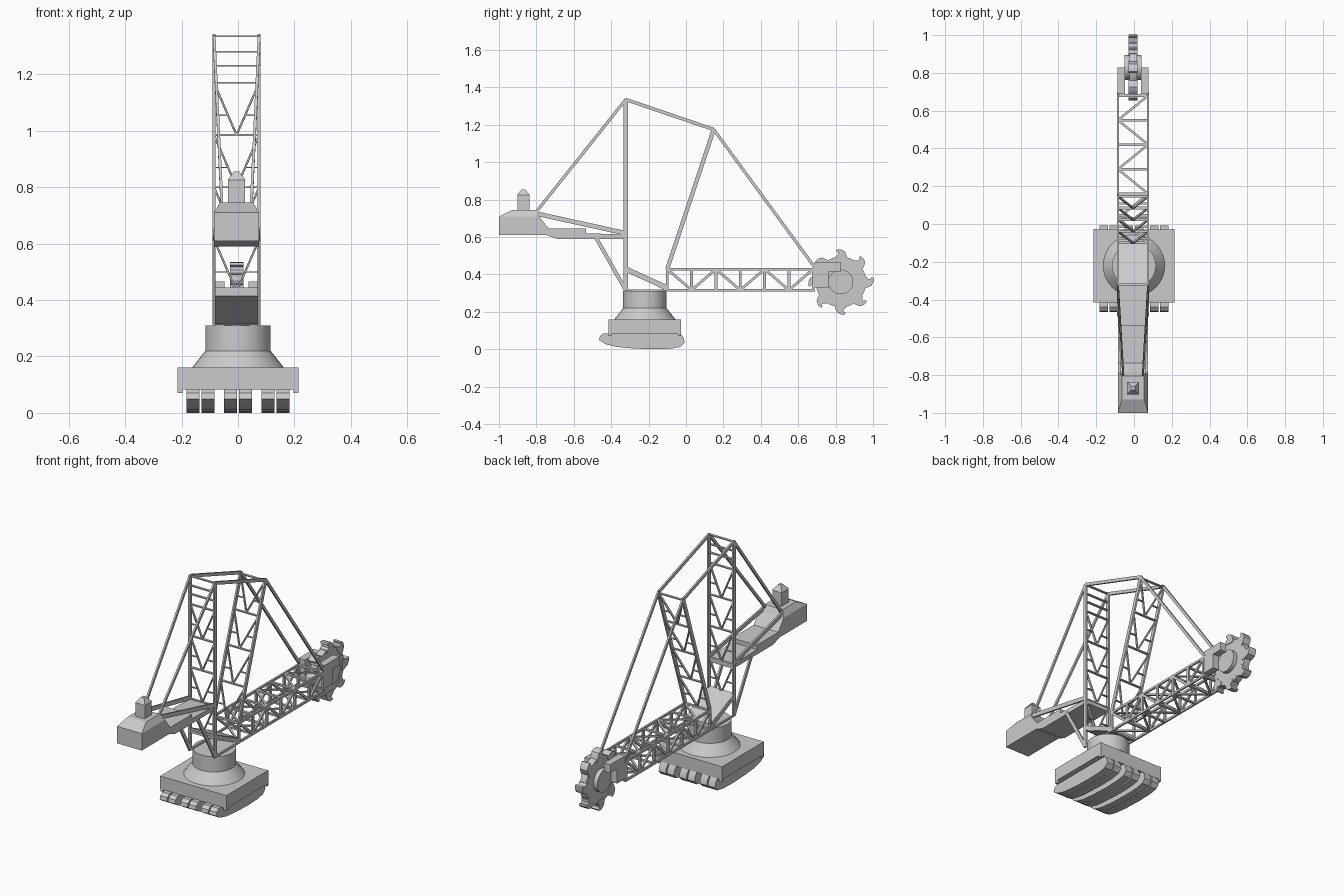
import bpy, bmesh, math
from mathutils import Matrix, Vector

cube = bpy.data.objects.get("Cube")
if cube:
    bpy.data.objects.remove(cube)

steel = bpy.data.materials.new("light grey steel")
steel.use_nodes = True
GREY = (0.6, 0.6, 0.6, 1)
steel.diffuse_color = GREY
steel.node_tree.nodes["Principled BSDF"].inputs["Base Color"].default_value = GREY

MID = -0.005     # centre line of the superstructure
HALF = 0.08      # half spacing of the side frames


def finish(name, bm, smooth=False):
    bmesh.ops.recalc_face_normals(bm, faces=bm.faces)
    mesh = bpy.data.meshes.new(name)
    bm.to_mesh(mesh)
    bm.free()
    mesh.materials.append(steel)
    obj = bpy.data.objects.new(name, mesh)
    bpy.context.collection.objects.link(obj)
    if smooth:
        bpy.ops.object.select_all(action="DESELECT")
        obj.select_set(True)
        bpy.context.view_layer.objects.active = obj
        bpy.ops.object.shade_smooth_by_angle(angle=math.radians(35))
    return obj


def beam(bm, a, b, wide=0.01, deep=0.016):
    """Bar from a to b; wide is measured along x where possible."""
    a, b = Vector(a), Vector(b)
    d = (b - a).normalized()
    ref = Vector((1, 0, 0)) if abs(d.x) < 0.95 else Vector((0, 1, 0))
    u = (ref - d * ref.dot(d)).normalized()
    rot = Matrix((u, d.cross(u), d)).transposed().to_4x4()
    size = Matrix.Diagonal((wide, deep, (b - a).length, 1))
    bmesh.ops.create_cube(bm, size=1, matrix=Matrix.Translation((a + b) / 2) @ rot @ size)


def box(bm, lo, hi):
    lo, hi = Vector(lo), Vector(hi)
    m = Matrix.Translation((lo + hi) / 2) @ Matrix.Diagonal((*(hi - lo), 1))
    return bmesh.ops.create_cube(bm, size=1, matrix=m)["verts"]


def extrude(bm, profile, x0, x1):
    """Prism from a (y, z) outline."""
    face = bm.faces.new([bm.verts.new((x0, y, z)) for y, z in profile])
    new = bmesh.ops.extrude_face_region(bm, geom=[face])["geom"]
    verts = [v for v in new if isinstance(v, bmesh.types.BMVert)]
    bmesh.ops.translate(bm, verts=verts, vec=(x1 - x0, 0, 0))
    return verts


def disc(bm, x0, x1, y, z, r, sides=32):
    m = Matrix.Translation(((x0 + x1) / 2, y, z)) @ Matrix.Rotation(math.pi / 2, 4, "Y")
    bmesh.ops.create_cone(bm, cap_ends=True, segments=sides, radius1=r, radius2=r,
                          depth=x1 - x0, matrix=m)


def pair(bm, a, b, deep=0.018, xa=HALF, xb=HALF):
    """Mirrored bars in both side frames, from (y, z) points."""
    for s in (-1, 1):
        beam(bm, (MID + s * xa, *a), (MID + s * xb, *b), 0.01, deep)


# Crawler tracks
bm = bmesh.new()
track = [(-0.44, 0.085), (-0.46, 0.07), (-0.465, 0.05), (-0.43, 0.027), (-0.37, 0.012),
         (-0.28, 0.004), (-0.17, 0), (-0.08, 0.003), (-0.03, 0.012), (-0.008, 0.035),
         (-0.012, 0.06), (-0.03, 0.085)]
for c in (-0.16, -0.107, -0.027, 0.027, 0.107, 0.16):
    extrude(bm, track, c - 0.023, c + 0.023)
finish("crawler_tracks", bm, True)

# Undercarriage with corner posts
bm = bmesh.new()
box(bm, (-0.215, -0.415, 0.083), (0.215, -0.028, 0.16))
for s in (-0.206, 0.206):
    for y in (-0.405, -0.035):
        box(bm, (s - 0.009, y - 0.009, 0.07), (s + 0.009, y + 0.009, 0.16))
finish("undercarriage", bm)

# Slewing turret
bm = bmesh.new()
for r1, r2, z0, z1 in ((0.163, 0.116, 0.16, 0.22), (0.116, 0.116, 0.22, 0.31)):
    bmesh.ops.create_cone(bm, cap_ends=True, segments=40, radius1=r1, radius2=r2,
                          depth=z1 - z0, matrix=Matrix.Translation((0, -0.22, (z0 + z1) / 2)))
finish("turret", bm, True)

# Sloped deck at the tower foot
bm = bmesh.new()
slope = [(-0.325, 0.415), (-0.325, 0.445), (-0.105, 0.345), (-0.105, 0.315)]
extrude(bm, slope, MID - HALF, MID + HALF)
finish("foot_deck", bm)


# Towers: two legs with V bracing between them
LEVELS = [1.17 - 0.185 * i for i in range(5)]


def tower(name, foot, top, extra):
    def y_at(z):
        return foot[0] + (top[0] - foot[0]) * (z - foot[1]) / (top[1] - foot[1])

    bm = bmesh.new()
    pair(bm, foot, top, 0.022)
    for z in LEVELS + extra:
        beam(bm, (MID - HALF, y_at(z), z), (MID + HALF, y_at(z), z), 0.014, 0.006)
    for hi, lo in zip(LEVELS, LEVELS[1:]):
        rung = hi - 0.115
        for s in (-1, 1):
            beam(bm, (MID + s * HALF, y_at(hi), hi), (MID, y_at(lo), lo), 0.006, 0.012)
            inner = HALF * (rung - lo) / (hi - lo)
            beam(bm, (MID + s * HALF, y_at(rung), rung),
                 (MID + s * inner, y_at(rung), rung), 0.012, 0.004)
    finish(name, bm)


tower("main_tower", (-0.322, 0.31), (-0.322, 1.335), [1.335, 1.28, 1.23])
tower("front_tower", (-0.1, 0.43), (0.148, 1.175), [])

# Stays and side braces
bm = bmesh.new()
pair(bm, (-0.322, 1.335), (0.148, 1.175))
pair(bm, (0.148, 1.175), (0.69, 0.435), 0.016)
pair(bm, (-0.322, 1.335), (-0.8, 0.735), 0.016, HALF, 0.052)
pair(bm, (-0.322, 0.62), (-0.8, 0.725), 0.024, HALF, 0.06)
pair(bm, (-0.48, 0.595), (-0.322, 0.315), 0.02)
pair(bm, (-0.322, 0.43), (-0.1, 0.325), 0.026)
pair(bm, (-0.322, 0.315), (-0.1, 0.315), 0.01)
finish("stays_and_braces", bm)

# Lattice boom
bm = bmesh.new()
TOP, LOW = 0.428, 0.316
START, STEP, BAYS = -0.1, 0.13, 6
for z in (TOP, LOW):
    pair(bm, (START, z), (START + STEP * BAYS + 0.01, z), 0.013)
for i in range(BAYS + 1):
    y = START + STEP * i
    pair(bm, (y, LOW), (y, TOP), 0.015)
    for z in (TOP, LOW):
        beam(bm, (MID - HALF, y, z), (MID + HALF, y, z), 0.014, 0.01)
    if i < BAYS:
        a, b = (TOP, LOW) if i % 2 == 0 else (LOW, TOP)
        pair(bm, (y, a), (y + STEP, b), 0.014)
        s = 1 if i % 2 == 0 else -1
        for z in (TOP, LOW):
            beam(bm, (MID + s * HALF, y, z), (MID - s * HALF, y + STEP, z), 0.012, 0.008)
finish("boom", bm)

# Counterweight arm and ballast block
bm = bmesh.new()
arm = [(-0.75, 0.612), (-0.69, 0.59), (-0.318, 0.59), (-0.318, 0.613), (-0.535, 0.62),
       (-0.535, 0.645), (-0.735, 0.645), (-0.75, 0.66)]
extrude(bm, arm, MID - HALF, MID + HALF)
block = [(-1, 0.61), (-0.735, 0.61), (-0.735, 0.645), (-0.785, 0.71), (-1, 0.71)]
extrude(bm, block, MID - HALF, MID + HALF)
cap = box(bm, (MID - HALF, -1, 0.71), (MID + HALF, -0.785, 0.745))
for v in cap:
    if v.co.z > 0.73:
        v.co.x = MID + (v.co.x - MID) * 0.74
        v.co.y = -0.93 if v.co.y < -0.9 else -0.805
finish("counterweight", bm)

# Cabin with hipped roof
bm = bmesh.new()
box(bm, (MID - 0.03, -0.9, 0.74), (MID + 0.03, -0.838, 0.825))
roof = box(bm, (MID - 0.032, -0.902, 0.825), (MID + 0.032, -0.836, 0.855))
for v in roof:
    if v.co.z > 0.84:
        v.co.x = MID + (v.co.x - MID) * 0.3
        v.co.y = -0.869 + (v.co.y + 0.869) * 0.3
finish("cabin", bm)

# Bucket wheel with hooked buckets
WY, WZ = 0.828, 0.36
bm = bmesh.new()
disc(bm, MID - 0.02, MID + 0.02, WY, WZ, 0.135, 48)
disc(bm, MID - 0.045, MID + 0.045, WY, WZ, 0.066)
hook = [(0.12, -18), (0.145, -12), (0.165, -7), (0.174, 0), (0.175, 7), (0.167, 9),
        (0.158, 5), (0.147, 6), (0.138, 12), (0.12, 14)]
for i in range(8):
    pts = []
    for r, deg in hook:
        t = math.radians(deg + 45 * i)
        pts.append((WY + r * math.cos(t), WZ + r * math.sin(t)))
    extrude(bm, pts, MID - 0.024, MID + 0.024)
finish("bucket_wheel", bm, True)

# Wheel drive housings
bm = bmesh.new()
for s in (-1, 1):
    x = sorted((MID + s * 0.042, MID + s * 0.083))
    box(bm, (x[0], 0.688, 0.33), (x[1], 0.765, 0.465))
    box(bm, (x[0], 0.765, 0.415), (x[1], 0.828, 0.465))
finish("wheel_drive_housings", bm)
